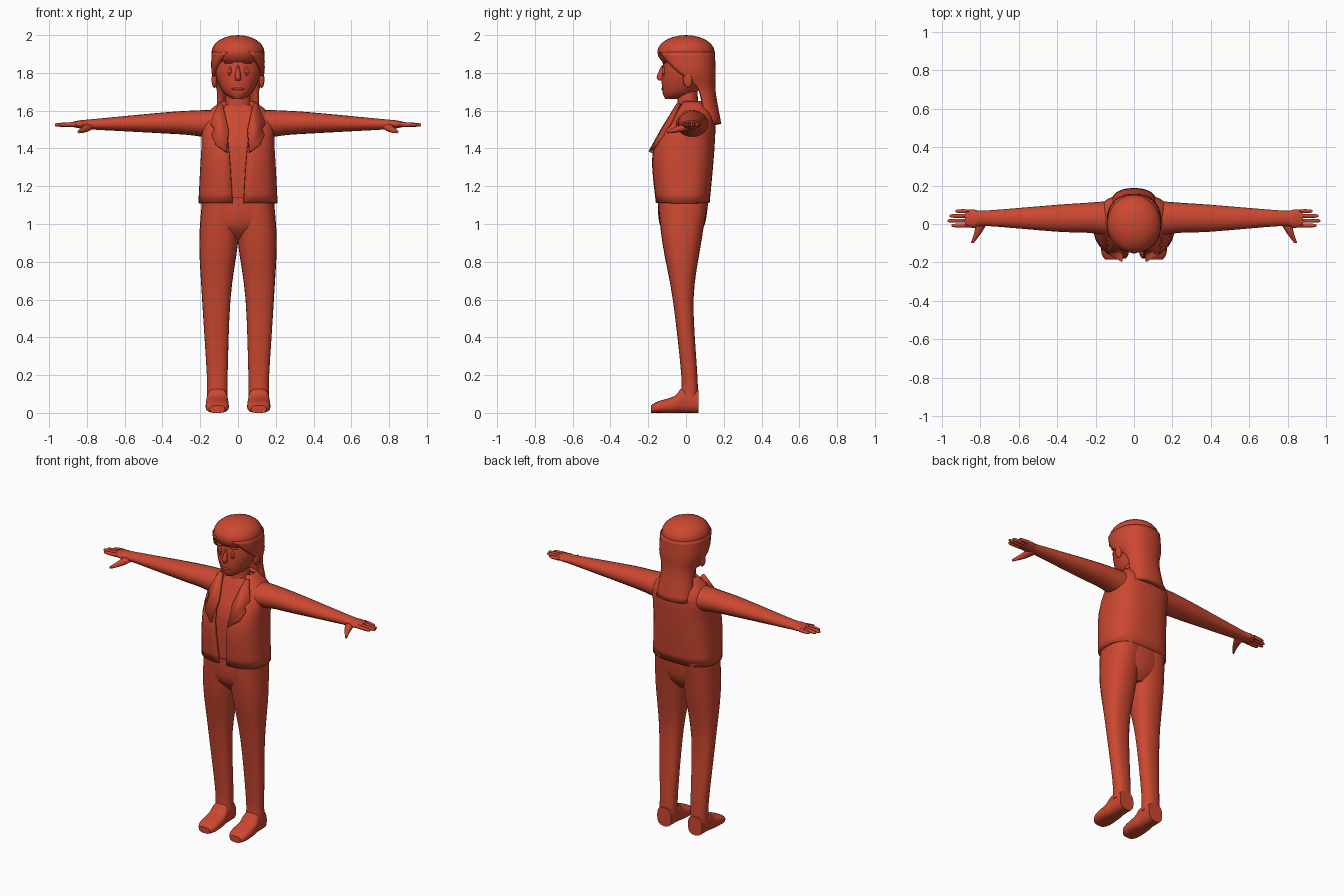
import bpy, bmesh, math
from mathutils import Vector

if "Cube" in bpy.data.objects:
    bpy.data.objects.remove(bpy.data.objects["Cube"], do_unlink=True)

red = bpy.data.materials.new("brick red")
red.use_nodes = True
red.diffuse_color = (.6, .064, .03, 1)
red.node_tree.nodes["Principled BSDF"].inputs["Base Color"].default_value = red.diffuse_color


def finish(name, bm, mirror=False, thickness=0, offset=-1):
    """Turn a bmesh into a shaded object, optionally thickened and mirrored."""
    bmesh.ops.recalc_face_normals(bm, faces=bm.faces)
    mesh = bpy.data.meshes.new(name)
    bm.to_mesh(mesh)
    bm.free()
    mesh.materials.append(red)
    part = bpy.data.objects.new(name, mesh)
    bpy.context.collection.objects.link(part)
    bpy.ops.object.select_all(action="DESELECT")
    part.select_set(True)
    bpy.context.view_layer.objects.active = part
    bpy.ops.object.shade_smooth_by_angle(angle=math.radians(40))
    if thickness:
        shell = part.modifiers.new("shell", "SOLIDIFY")
        shell.thickness, shell.offset = thickness, offset
    if mirror:
        part.modifiers.new("mirror", "MIRROR")


def smooth_rings(rings, steps=4):
    """Insert rings along a smooth curve through the given ones."""
    keys = [Vector(ring) for ring in rings]
    padded = [keys[0], *keys, keys[-1]]
    result = []
    for before, start, end, after in zip(padded, padded[1:], padded[2:], padded[3:]):
        enter, leave = (end - before) / 2, (after - start) / 2
        for step in range(steps):
            t = step / steps
            ease = t * t * (3 - 2 * t)
            result.append(start.lerp(end, ease) + enter * (t * (1 - t) ** 2)
                          - leave * (t * t * (1 - t)))
    return result + [keys[-1]]


PLACE = {"x": lambda t, u, v: (t, u, v),
         "y": lambda t, u, v: (u, t, v),
         "z": lambda t, u, v: (u, v, t)}


def loft(name, axis, rings, sides=24, power=1, is_open=False, **options):
    """Skin rings of (position, u min, u max, v min, v max, front gap in degrees if open)."""
    bm = bmesh.new()
    loops = []
    spans = sides - 1 if is_open else sides
    for t, left, right, front, back, *gap in smooth_rings(rings):
        first = math.radians(gap[0]) if is_open else 0
        loop = []
        for i in range(sides):
            angle = first + (math.tau - 2 * first) * i / spans
            s, c = (math.copysign(abs(w) ** power, w) for w in (math.sin(angle), math.cos(angle)))
            u = (left + right + (right - left) * s) / 2
            v = (front + back - (back - front) * c) / 2
            loop.append(bm.verts.new(PLACE[axis](t, u, v)))
        loops.append(loop)
    for low, high in zip(loops, loops[1:]):
        for i in range(spans):
            j = (i + 1) % sides
            bm.faces.new((low[i], low[j], high[j], high[i]))
    if not is_open:
        bm.faces.new(loops[0])
        bm.faces.new(loops[-1])
    finish(name, bm, **options)


def column(name, rows, **options):
    """Upright loft centred on x, from (height, half width, front, back, gap) rows."""
    loft(name, "z", [(z, -half, half, *rest) for z, half, *rest in rows], **options)


def ball(name, location, size, mirror=True):
    bm = bmesh.new()
    bmesh.ops.create_uvsphere(bm, u_segments=24, v_segments=12, radius=1)
    for vert in bm.verts:
        vert.co = Vector(location) + vert.co * Vector(size)
    finish(name, bm, mirror)


# Trousers
loft("trouser_leg", "z", [
    (.08, .055, .165, -.03, .065),
    (.2, .055, .165, -.025, .06),
    (.6, .04, .19, -.07, .04),
    (.9, 0, .205, -.125, .08),
    (1.13, -.02, .19, -.15, .12)], power=.85, mirror=True)
column("trouser_seat", [
    (.92, .06, -.08, .05),
    (1, .16, -.14, .1),
    (1.14, .19, -.15, .12)], power=.8)

# Feet
loft("foot", "y", [
    (-.185, .07, .15, 0, .04),
    (-.15, .05, .17, 0, .06),
    (-.06, .05, .17, 0, .09),
    (-.02, .055, .165, 0, .13),
    (.066, .06, .16, 0, .12)], power=.75, mirror=True)

# Shirt and neck
column("shirt", [
    (1.1, .18, -.14, .1),
    (1.4, .17, -.14, .12),
    (1.55, .16, -.08, .12),
    (1.63, .08, -.04, .08)], power=.8)
column("neck", [(1.56, .09, -.05, .08), (1.63, .07, -.045, .065), (1.74, .06, -.05, .06)])

# Open jacket with pointed lapels lying on its sloping chest
column("jacket", [
    (1.11, .21, -.16, .125, 4),
    (1.39, .195, -.178, .15, 9),
    (1.56, .18, -.08, .15, 18),
    (1.65, .09, -.02, .09, 36)],
    sides=33, power=.75, is_open=True, thickness=.018)

lapel = bmesh.new()
outline = [(.05, 1.5), (.06, 1.38), (.12, 1.42), (.14, 1.47), (.125, 1.5),
           (.145, 1.53), (.1, 1.64), (.08, 1.63)]
lapel.faces.new([lapel.verts.new((x, -.19 + (z - 1.38) * .57 + (x - .06) * .2, z))
                 for x, z in outline])
finish("lapel", lapel, mirror=True, thickness=.02, offset=0)

# Arms, each running on into the palm
loft("arm", "x", [
    (.12, -.06, .12, 1.45, 1.605),
    (.25, -.045, .11, 1.47, 1.6),
    (.4, -.04, .1, 1.48, 1.59),
    (.77, -.01, .07, 1.5, 1.555),
    (.83, -.02, .075, 1.505, 1.55),
    (.88, -.015, .075, 1.515, 1.54)], sides=20, mirror=True)

# Fingers and thumb
fingers = {"index": .95, "middle": .97, "ring": .96, "little": .93}
for i, (finger, tip) in enumerate(fingers.items()):
    y = .025 * i - .008
    loft(finger + "_finger", "x", [
        (.86, y - .01, y + .01, 1.515, 1.54),
        (tip - .02, y - .01, y + .01, 1.515, 1.535),
        (tip, y - .005, y + .005, 1.52, 1.53)], sides=10, mirror=True)
loft("thumb", "y", [
    (.03, .75, .82, 1.5, 1.54),
    (-.04, .79, .83, 1.485, 1.52),
    (-.1, .835, .85, 1.48, 1.495)], sides=12, mirror=True)

# Head and face
column("head", [
    (1.663, .03, -.11, -.02),
    (1.7, .08, -.125, .06),
    (1.8, .12, -.128, .11),
    (1.92, .12, -.11, .12)])
column("nose", [(1.76, .012, -.145, -.11), (1.78, .016, -.155, -.11), (1.84, .006, -.13, -.11)],
       sides=12)
ball("eye", (.045, -.117, 1.81), (.013, .008, .024))
ball("pupil", (.045, -.123, 1.81), (.006, .005, .013))
ball("eyebrow", (.05, -.116, 1.855), (.026, .01, .006))
ball("mouth", (0, -.122, 1.715), (.035, .009, .007), False)
ball("ear", (.125, .01, 1.765), (.015, .025, .045))

# Long hair: a round crown over the brow, and a fall behind the ears that flares out
ball("hair_crown", (0, 0, 1.91), (.14, .152, .09), False)
column("hair_fall", [
    (1.91, .14, -.15, .153, 20),
    (1.8, .14, -.12, .157, 70),
    (1.7, .112, -.05, .157, 98),
    (1.53, .12, .02, .187, 90)],
    sides=25, power=.85, is_open=True, thickness=.03)
